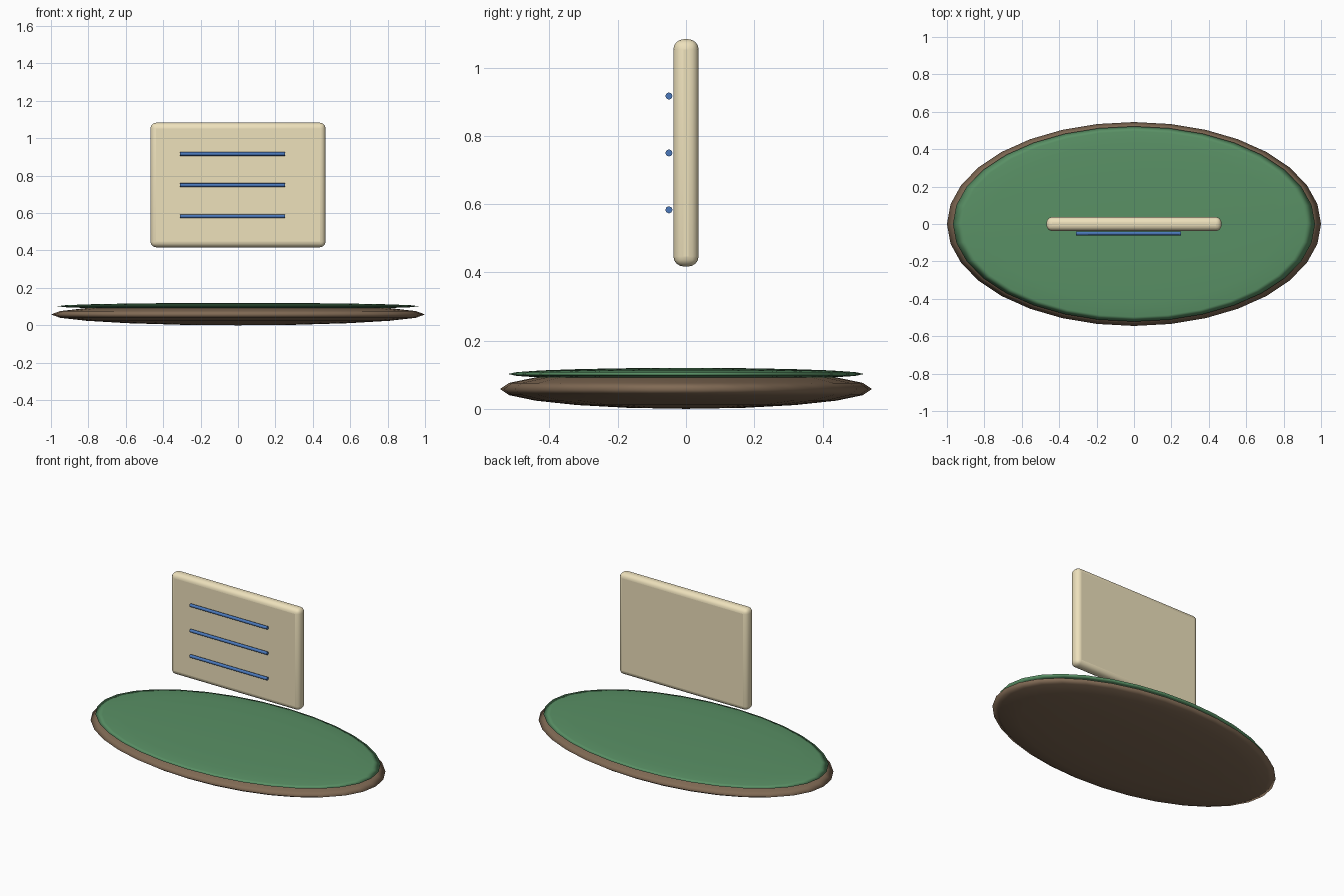
import bpy
import math

if "Cube" in bpy.data.objects:
    bpy.data.objects.remove(bpy.data.objects["Cube"])


def finish(obj, name, colour, angle=40):
    # Name, colour and shade the active part
    obj.name = name
    mat = bpy.data.materials.new(name + "_colour")
    mat.diffuse_color = (*colour, 1)
    mat.use_nodes = True
    mat.node_tree.nodes["Principled BSDF"].inputs["Base Color"].default_value = mat.diffuse_color
    obj.data.materials.append(mat)
    bpy.ops.object.transform_apply(location=False, rotation=True, scale=True)
    bpy.ops.object.shade_smooth_by_angle(angle=math.radians(angle))
    return obj


def disc(name, size, z, colour):
    # Flattened ellipsoid, smooth all the way round its rim
    bpy.ops.mesh.primitive_uv_sphere_add(segments=32, ring_count=10, radius=1, location=(0, 0, z))
    obj = bpy.context.object
    obj.scale = size
    return finish(obj, name, colour, 180)


# Earth base and grass top
disc("earth_base", (1.0, 0.545, 0.058), 0.058, (0.22, 0.145, 0.09))
disc("grass_top", (0.968, 0.522, 0.018), 0.102, (0.10, 0.28, 0.13))

# Floating panel with rounded edges
bpy.ops.mesh.primitive_cube_add(size=1, location=(0, 0, 0.75))
panel = bpy.context.object
panel.scale = (0.936, 0.074, 0.666)
finish(panel, "panel", (0.85, 0.75, 0.50))
bevel = panel.modifiers.new("rounded_edges", 'BEVEL')
bevel.width = 0.03
bevel.segments = 4

# Three horizontal rods just in front of the panel
for i in range(3):
    bpy.ops.mesh.primitive_cylinder_add(vertices=8, radius=0.0105, depth=0.56,
                                        location=(-0.03, -0.05, 0.583 + 0.1667 * i),
                                        rotation=(0, math.pi / 2, 0))
    finish(bpy.context.object, f"panel_rod_{i + 1}", (0.07, 0.19, 0.50), 60)
